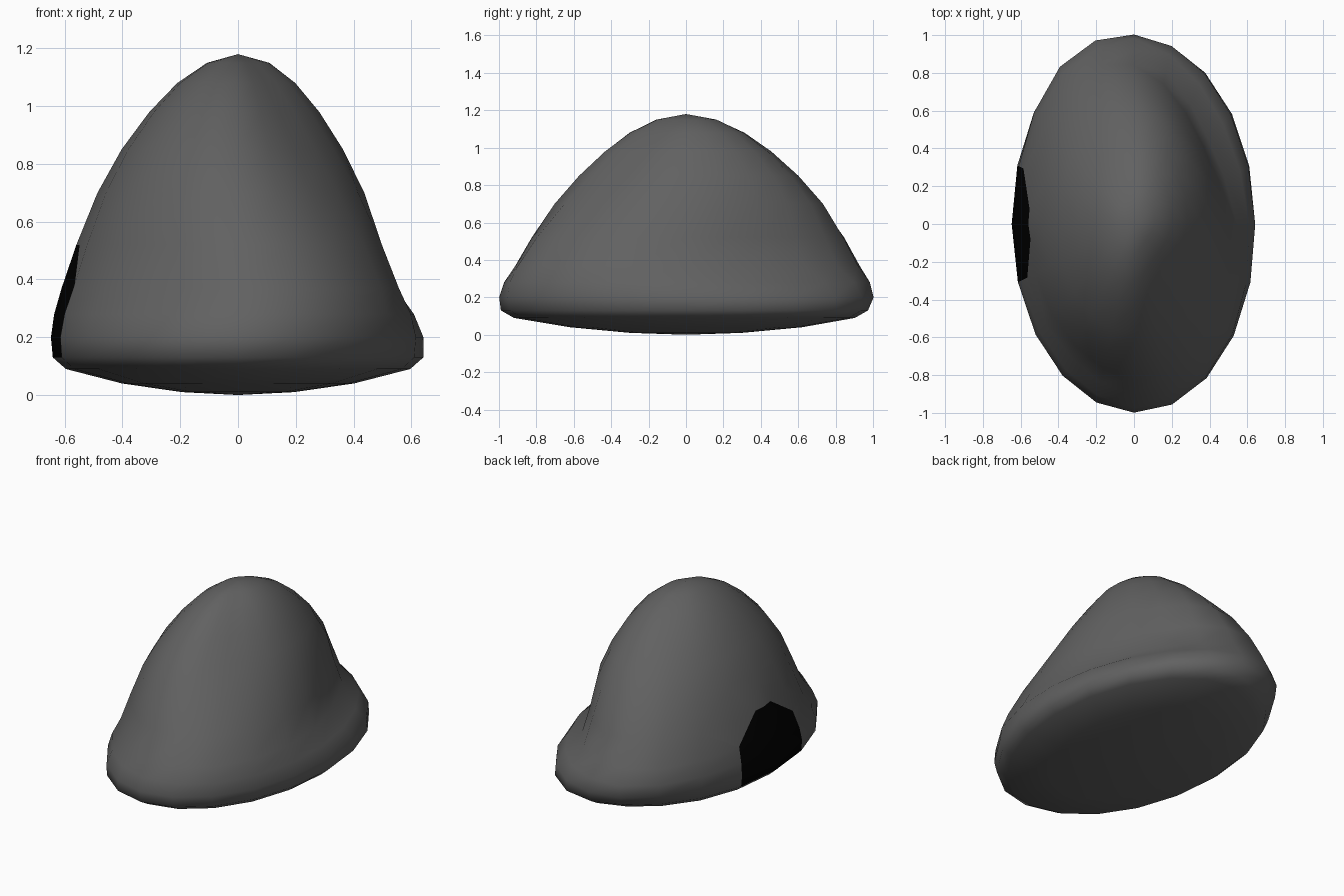
import bpy, bmesh
from math import sin, cos, pi, exp, degrees
from mathutils import Vector

if "Cube" in bpy.data.objects:
    bpy.data.objects.remove(bpy.data.objects["Cube"])

SEGS = 20
RX, RY = 0.648, 1.0

# rows: height, radius of plain side, radius of grooved side,
#       change at the back left, change at the front right
ROWS = [(0.01, 0.30, 0.30, 0, 0), (0.04, 0.62, 0.62, 0, 0),
        (0.09, 0.92, 0.92, -.04, 0), (0.13, 0.99, 0.99, -.04, 0),
        (0.20, 1.00, 0.98, .02, .01), (0.28, 0.985, 0.90, .05, .02),
        (0.37, 0.95, 0.755, .05, .02), (0.52, 0.87, 0.70, .04, -.02),
        (0.70, 0.755, 0.655, .01, -.09), (0.85, 0.625, 0.565, -.02, -.12),
        (0.98, 0.475, 0.45, -.03, -.11), (1.08, 0.325, 0.325, -.03, -.08),
        (1.15, 0.165, 0.18, -.02, -.04)]


def bump(a, centre, width):
    d = (a - centre + 180) % 360 - 180
    return exp(-(d / width) ** 2)


def groove(a):
    return bump(a, 35, 48) + 0.4 * bump(a, 240, 40)


def material(name, v):
    m = bpy.data.materials.new(name)
    m.diffuse_color = (v, v, v, 1)
    m.use_nodes = True
    m.node_tree.nodes["Principled BSDF"].inputs["Base Color"].default_value = m.diffuse_color
    return m


# stone-like twisted dome with a flaring lip on one side
bm = bmesh.new()
rings = []
for z, plain, grooved, back, front in ROWS:
    ring = []
    for i in range(SEGS):
        t = 2 * pi * i / SEGS
        a = degrees(t)
        f = plain + (grooved - plain) * groove(a)
        f += back * bump(a, 118, 30) + front * bump(a, 312, 40)
        ring.append(bm.verts.new((RX * f * cos(t), RY * f * sin(t), z)))
    rings.append(ring)
bottom = bm.verts.new((0, 0, 0))
top = bm.verts.new((0, 0, 1.18))
patch_top = []
for k in range(len(rings) - 1):
    for i in range(SEGS):
        j = (i + 1) % SEGS
        f = bm.faces.new((rings[k][i], rings[k][j], rings[k + 1][j], rings[k + 1][i]))
        if i in (9, 10) and 3 <= k <= 6:
            f.material_index = 1
            if k == 6:
                patch_top.append(f)
for i in range(SEGS):
    j = (i + 1) % SEGS
    bm.faces.new((rings[0][j], rings[0][i], bottom))
    bm.faces.new((rings[-1][i], rings[-1][j], top))

# round off the upper corners of the dark opening
for f in patch_top:
    s = 1 if f.calc_center_median().y > 0 else -1
    p, n = Vector((0, s * 0.29, 0.38)), Vector((0, s * 0.14, 0.21))
    cut = bmesh.ops.bisect_plane(bm, geom=[f] + list(f.edges) + list(f.verts),
                                 plane_co=p, plane_no=n)
    for g in cut["geom"]:
        if isinstance(g, bmesh.types.BMFace) and (g.calc_center_median() - p).dot(n) > 0:
            g.material_index = 0

for f in bm.faces:
    f.smooth = True
mesh = bpy.data.meshes.new("dome")
bm.to_mesh(mesh)
bm.free()
mesh.materials.append(material("dark_grey", 0.12))
mesh.materials.append(material("black", 0.0))
dome = bpy.data.objects.new("dome_with_dark_opening", mesh)
bpy.context.collection.objects.link(dome)
